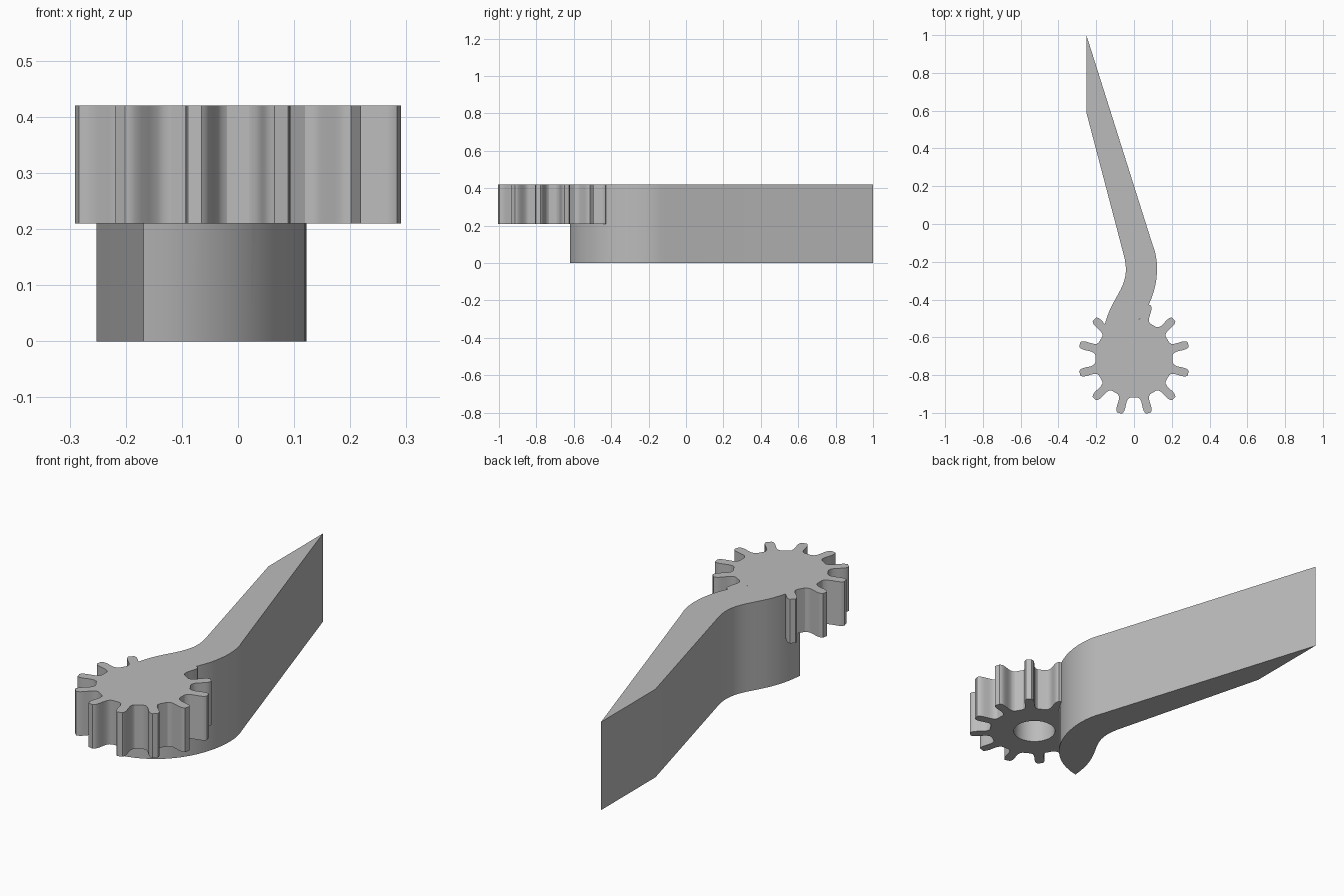
import bpy, bmesh, math
from mathutils import Vector
from mathutils.geometry import interpolate_bezier

default = bpy.data.objects.get("Cube")
if default:
    bpy.data.objects.remove(default, do_unlink=True)

GREY = (0.5, 0.5, 0.5, 1.0)
mat = bpy.data.materials.new("plain grey")
mat.use_nodes = True
mat.diffuse_color = GREY
mat.node_tree.nodes["Principled BSDF"].inputs["Base Color"].default_value = GREY

TOP, MIDDLE = 0.42, 0.21
GEAR_Y, TEETH = -0.714, 12


def prism(name, outline, z0, z1):
    """Extrude a counter-clockwise outline from z0 to z1."""
    bm = bmesh.new()
    face = bm.faces.new([bm.verts.new((x, y, z0)) for x, y in outline])
    ext = bmesh.ops.extrude_face_region(bm, geom=[face], use_keep_orig=True)
    moved = [g for g in ext["geom"] if isinstance(g, bmesh.types.BMVert)]
    bmesh.ops.translate(bm, verts=moved, vec=(0, 0, z1 - z0))
    bmesh.ops.recalc_face_normals(bm, faces=bm.faces)
    mesh = bpy.data.meshes.new(name)
    bm.to_mesh(mesh)
    bm.free()
    mesh.materials.append(mat)
    obj = bpy.data.objects.new(name, mesh)
    bpy.context.collection.objects.link(obj)
    return obj


def curve(*points, steps=20):
    pts = interpolate_bezier(*[Vector((x, y, 0)) for x, y in points], steps)
    return [(p.x, p.y) for p in pts]


def combine(target, other, operation):
    """Apply a boolean and discard the second object."""
    mod = target.modifiers.new("combine", "BOOLEAN")
    mod.operation = operation
    mod.solver = "EXACT"
    mod.object = other
    bpy.context.view_layer.objects.active = target
    bpy.ops.object.modifier_apply(modifier=mod.name)
    bpy.data.objects.remove(other, do_unlink=True)


# Gear outline: (radius, half width) along one flank, mirrored for each tooth
flank = [(0.2, 0.044), (0.203, 0.034), (0.211, 0.026), (0.225, 0.0215),
         (0.245, 0.0215), (0.265, 0.0225), (0.28, 0.0215), (0.29, 0.018),
         (0.297, 0.0125)]
tooth = [(r, -w) for r, w in flank] + [(r, w) for r, w in reversed(flank)]
gear_outline = []
for i in range(TEETH):
    a = math.tau * (i + 0.5) / TEETH
    c, s = math.cos(a), math.sin(a)
    gear_outline += [(r * c - w * s, GEAR_Y + r * s + w * c) for r, w in tooth]
gear = prism("gear_lever", gear_outline, MIDDLE, TOP)

# Blind shaft hole in the underside of the gear
hole = prism("shaft_hole", [(0.095 * math.cos(math.tau * i / 48),
                             GEAR_Y + 0.095 * math.sin(math.tau * i / 48))
                            for i in range(48)], 0.1, 0.37)
combine(gear, hole, "DIFFERENCE")

# Lever arm: slanted blade with a curved hook under the gear
hook_tip = (-0.168, -0.62)
inner = curve((-0.05, -0.18), (-0.01, -0.36), (-0.15, -0.38), hook_tip)
outer = curve((0.1, -0.115), (0.165, -0.27), (0.09, -0.57), hook_tip)
arm_outline = [(-0.252, 1.0), (-0.252, 0.59)] + inner + outer[-2::-1]
arm = prism("lever_arm", arm_outline, 0.0, TOP)
combine(gear, arm, "UNION")

# Smooth the curved walls, keep the corners sharp
bpy.ops.object.select_all(action="DESELECT")
gear.select_set(True)
bpy.context.view_layer.objects.active = gear
bpy.ops.object.shade_smooth_by_angle(angle=math.radians(28))
